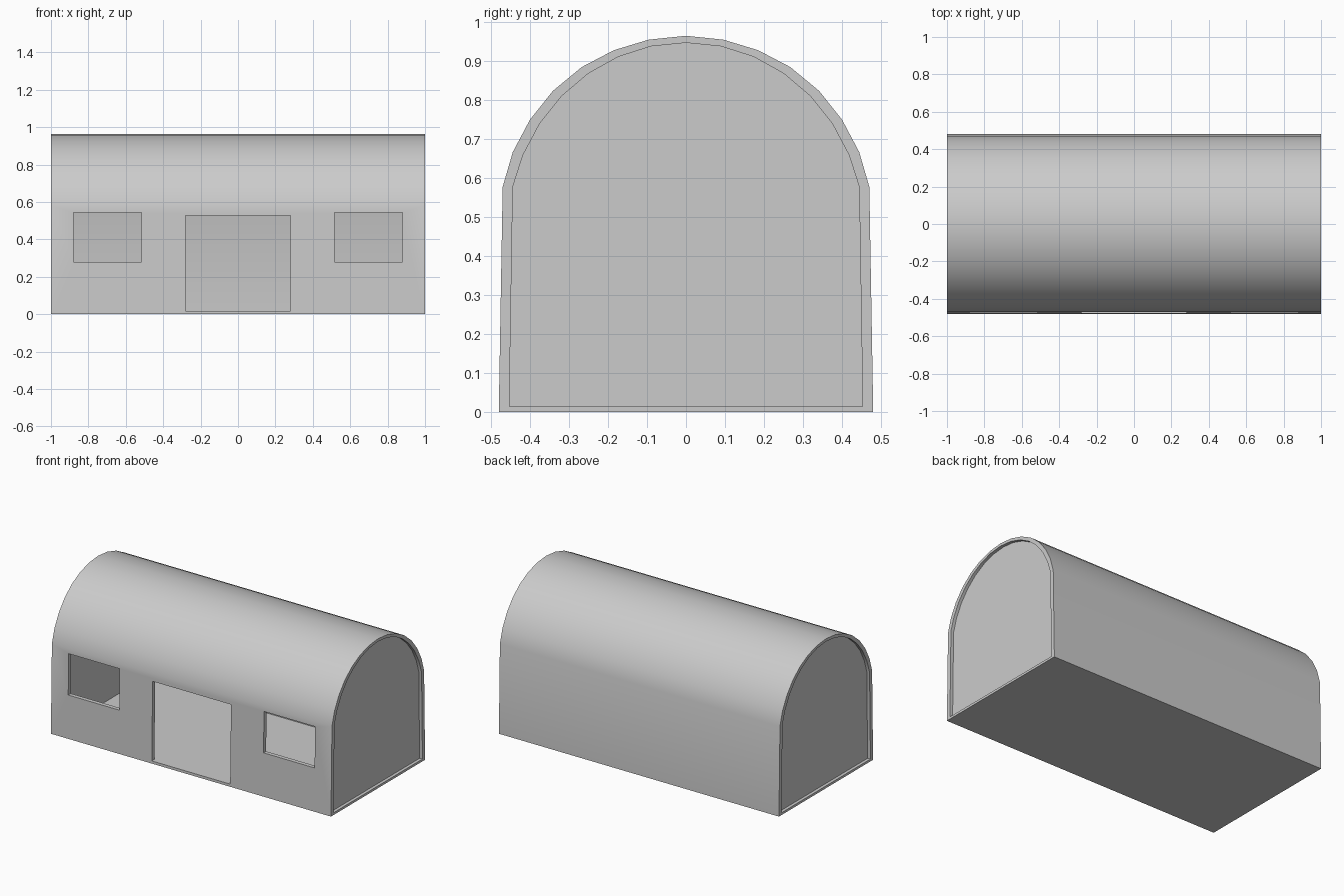
import bpy, bmesh, math

if "Cube" in bpy.data.objects:
    bpy.data.objects.remove(bpy.data.objects["Cube"])

# Half profiles (y, z) from base to ridge
OUTER = [(0.48, 0), (0.47, 0.578), (0.444, 0.667), (0.4, 0.75), (0.341, 0.824),
         (0.267, 0.885), (0.185, 0.928), (0.096, 0.955), (0, 0.965)]
INNER = [(0.453, 0.015), (0.444, 0.578), (0.418, 0.659), (0.375, 0.74), (0.318, 0.811),
         (0.251, 0.868), (0.174, 0.911), (0.09, 0.938), (0, 0.947)]


def full(half):
    return half + [(-y, z) for y, z in reversed(half[:-1])]


def finish(name, bm):
    bmesh.ops.recalc_face_normals(bm, faces=bm.faces)
    me = bpy.data.meshes.new(name)
    bm.to_mesh(me)
    bm.free()
    ob = bpy.data.objects.new(name, me)
    bpy.context.collection.objects.link(ob)
    return ob


def ring(bm, pts, x):
    return [bm.verts.new((x, y, z)) for y, z in pts]


def bridge(bm, a, b):
    n = len(a)
    for i in range(n):
        j = (i + 1) % n
        bm.faces.new((a[i], a[j], b[j], b[i]))


def activate(ob):
    bpy.ops.object.select_all(action='DESELECT')
    ob.select_set(True)
    bpy.context.view_layer.objects.active = ob


# Hollow vaulted shell with floor
bm = bmesh.new()
o0, o1 = ring(bm, full(OUTER), -1), ring(bm, full(OUTER), 1)
i0, i1 = ring(bm, full(INNER), -1), ring(bm, full(INNER), 1)
for a, b in ((o0, o1), (o1, i1), (i1, i0), (i0, o0)):
    bridge(bm, a, b)
shell = finish("vaulted_shell", bm)

# Window and door openings in the front wall: x min, x max, z min, z max
for x0, x1, z0, z1 in ((-0.88, -0.515, 0.28, 0.545),
                       (0.515, 0.88, 0.28, 0.545),
                       (-0.28, 0.28, 0.017, 0.527)):
    bm = bmesh.new()
    bmesh.ops.create_cube(bm, size=1)
    for v in bm.verts:
        v.co.x = x0 if v.co.x < 0 else x1
        v.co.y = -0.6 if v.co.y < 0 else -0.3
        v.co.z = z0 if v.co.z < 0 else z1
    cutter = finish("opening_cutter", bm)
    cutter.hide_render = True
    activate(shell)
    mod = shell.modifiers.new("opening", 'BOOLEAN')
    mod.operation = 'DIFFERENCE'
    mod.solver = 'EXACT'
    mod.object = cutter
    bpy.ops.object.modifier_apply(modifier=mod.name)
    bpy.data.objects.remove(cutter)

activate(shell)
bpy.ops.object.shade_smooth_by_angle(angle=math.radians(30))

# Recessed end walls
for side, name in ((-1, "left_end_wall"), (1, "right_end_wall")):
    bm = bmesh.new()
    a = ring(bm, full(INNER), side * 0.974)
    b = ring(bm, full(INNER), side * 0.98)
    bridge(bm, a, b)
    bm.faces.new(a)
    bm.faces.new(b)
    finish(name, bm)
